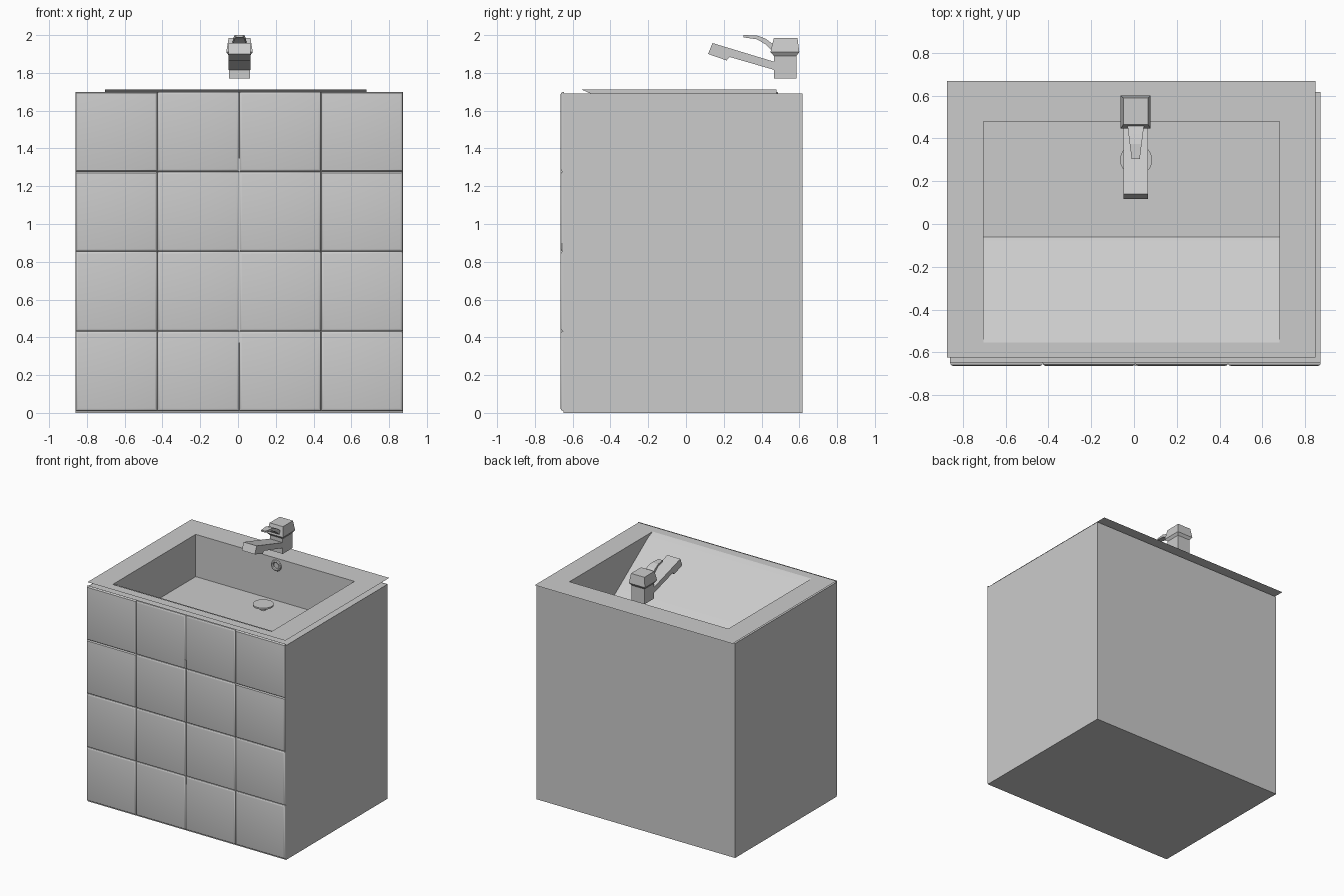
import bpy, bmesh
from math import pi
from mathutils import Matrix

if "Cube" in bpy.data.objects:
    bpy.data.objects.remove(bpy.data.objects["Cube"], do_unlink=True)

grey = bpy.data.materials.new("light_grey")
grey.use_nodes = True
COLOUR = (0.6, 0.6, 0.6, 1)
grey.diffuse_color = COLOUR
grey.node_tree.nodes["Principled BSDF"].inputs["Base Color"].default_value = COLOUR


def finish(name, bm, recalc=True):
    if recalc:
        bmesh.ops.recalc_face_normals(bm, faces=bm.faces)
    mesh = bpy.data.meshes.new(name)
    bm.to_mesh(mesh)
    bm.free()
    mesh.materials.append(grey)
    ob = bpy.data.objects.new(name, mesh)
    bpy.context.collection.objects.link(ob)
    return ob


def add_box(bm, x0, x1, y0, y1, z0, z1):
    m = Matrix.Translation(((x0 + x1) / 2, (y0 + y1) / 2, (z0 + z1) / 2))
    m = m @ Matrix.Diagonal((x1 - x0, y1 - y0, z1 - z0, 1))
    return bmesh.ops.create_cube(bm, size=1, matrix=m)["verts"]


def ring(bm, x0, x1, y0, y1, z):
    return [bm.verts.new(p) for p in
            ((x0, y0, z), (x1, y0, z), (x1, y1, z), (x0, y1, z))]


def bridge(bm, a, b):
    n = len(a)
    for i in range(n):
        j = (i + 1) % n
        bm.faces.new((a[i], a[j], b[j], b[i]))


def frame(name, outer, hole, z):
    """Flat sheet with a rectangular opening."""
    bm = bmesh.new()
    bridge(bm, ring(bm, *outer, z), ring(bm, *hole, z))
    return finish(name, bm, recalc=False)


def loft(name, sections):
    """Closed solid through rectangular sections stacked in z."""
    bm = bmesh.new()
    rings = [ring(bm, *s) for s in sections]
    for a, b in zip(rings, rings[1:]):
        bridge(bm, a, b)
    bm.faces.new(rings[0])
    bm.faces.new(rings[-1])
    return finish(name, bm)


def extrude_side(name, profile, half_width):
    """Side profile in (y, z), widened in x by half_width(y)."""
    bm = bmesh.new()
    sides = [[bm.verts.new((CX + s * half_width(y), y, z)) for y, z in profile]
             for s in (-1, 1)]
    bridge(bm, *sides)
    for side in sides:
        bm.faces.new(side)
    return finish(name, bm)


CX = 0.008                       # tap centre line
TOP, RIM = 1.69, 1.713           # cabinet top and countertop heights
HOLE = (-0.705, 0.68, -0.555, 0.48)
FLOOR = 1.38

# Cabinet carcass, open where the basin drops in
bm = bmesh.new()
add_box(bm, -0.86, 0.873, -0.648, 0.617, 0, TOP)
bmesh.ops.delete(bm, geom=[f for f in bm.faces if f.normal.z > 0.9], context="FACES")
finish("cabinet", bm, recalc=False)
frame("cabinet_top", (-0.86, 0.873, -0.648, 0.617), HOLE, TOP - 0.002)

# Cushioned front tiles
bm = bmesh.new()
W, H = 1.733 / 4, 1.69 / 4
for i in range(4):
    for j in range(4):
        x, z = -0.86 + i * W, 0.01 + j * H
        add_box(bm, x, x + W, -0.664, -0.646, z, z + H)
edges = [e for e in bm.edges if all(v.co.y < -0.66 for v in e.verts)]
bmesh.ops.bevel(bm, geom=edges, offset=0.014, segments=3, profile=0.5,
                affect="EDGES")
tiles = finish("front_tiles", bm)

# Thin strip between the two doors
bm = bmesh.new()
add_box(bm, 0.003, 0.011, -0.665, -0.65, 0.37, 1.35)
finish("door_strip", bm)

# Countertop sheet
frame("countertop", (-0.875, 0.85, -0.625, 0.67), HOLE, RIM)

# Basin: front lip, sloping front, flat floor, upright back and sides
bm = bmesh.new()
path = [(-0.555, RIM), (-0.50, 1.688), (-0.06, FLOOR), (0.48, FLOOR), (0.48, RIM)]
left, right = [[bm.verts.new((x, y, z)) for y, z in path] for x in HOLE[:2]]
for i in range(len(path) - 1):
    bm.faces.new((left[i], right[i], right[i + 1], left[i + 1]))
bm.faces.new(left)
bm.faces.new(list(reversed(right)))
basin = finish("basin", bm, recalc=False)

# Overflow ring on the back wall
bpy.ops.mesh.primitive_torus_add(major_radius=0.033, minor_radius=0.011,
                                 major_segments=24, minor_segments=8,
                                 location=(0, 0.477, 1.657), rotation=(pi / 2, 0, 0))
overflow = bpy.context.object
overflow.name = "overflow_ring"
overflow.data.materials.append(grey)

# Drain stopper and its stem
bm = bmesh.new()
for r, z, d in ((0.075, 1.42, 0.012), (0.02, 1.40, 0.05)):
    bmesh.ops.create_cone(bm, cap_ends=True, segments=24, radius1=r, radius2=r,
                          depth=d, matrix=Matrix.Translation((0.01, 0.3, z)))
drain = finish("drain_stopper", bm)

# Tap body and flared head
loft("tap_body", [(CX - w, CX + w, y0, y1, z) for w, y0, y1, z in (
    (0.056, 0.465, 0.585, 1.77),
    (0.056, 0.465, 0.585, 1.89),
    (0.070, 0.447, 0.600, 1.91),
    (0.058, 0.465, 0.590, 1.985))])

# Tap spout
extrude_side("tap_spout", [(0.47, 1.858), (0.14, 1.958), (0.117, 1.90),
                           (0.215, 1.866), (0.232, 1.884), (0.47, 1.815)],
             lambda y: 0.057)

# Curved, tapering lever
extrude_side("tap_lever", [(0.47, 1.945), (0.42, 1.982), (0.375, 1.998),
                           (0.305, 2.0), (0.305, 1.988), (0.375, 1.978),
                           (0.42, 1.952), (0.47, 1.905)],
             lambda y: 0.019 + 0.021 * max(0, (y - 0.305) / 0.165))

# Smooth shading on rounded parts
bpy.ops.object.select_all(action="DESELECT")
for ob in (tiles, basin, overflow, drain):
    ob.select_set(True)
bpy.context.view_layer.objects.active = tiles
bpy.ops.object.shade_smooth_by_angle(angle=pi / 6)
